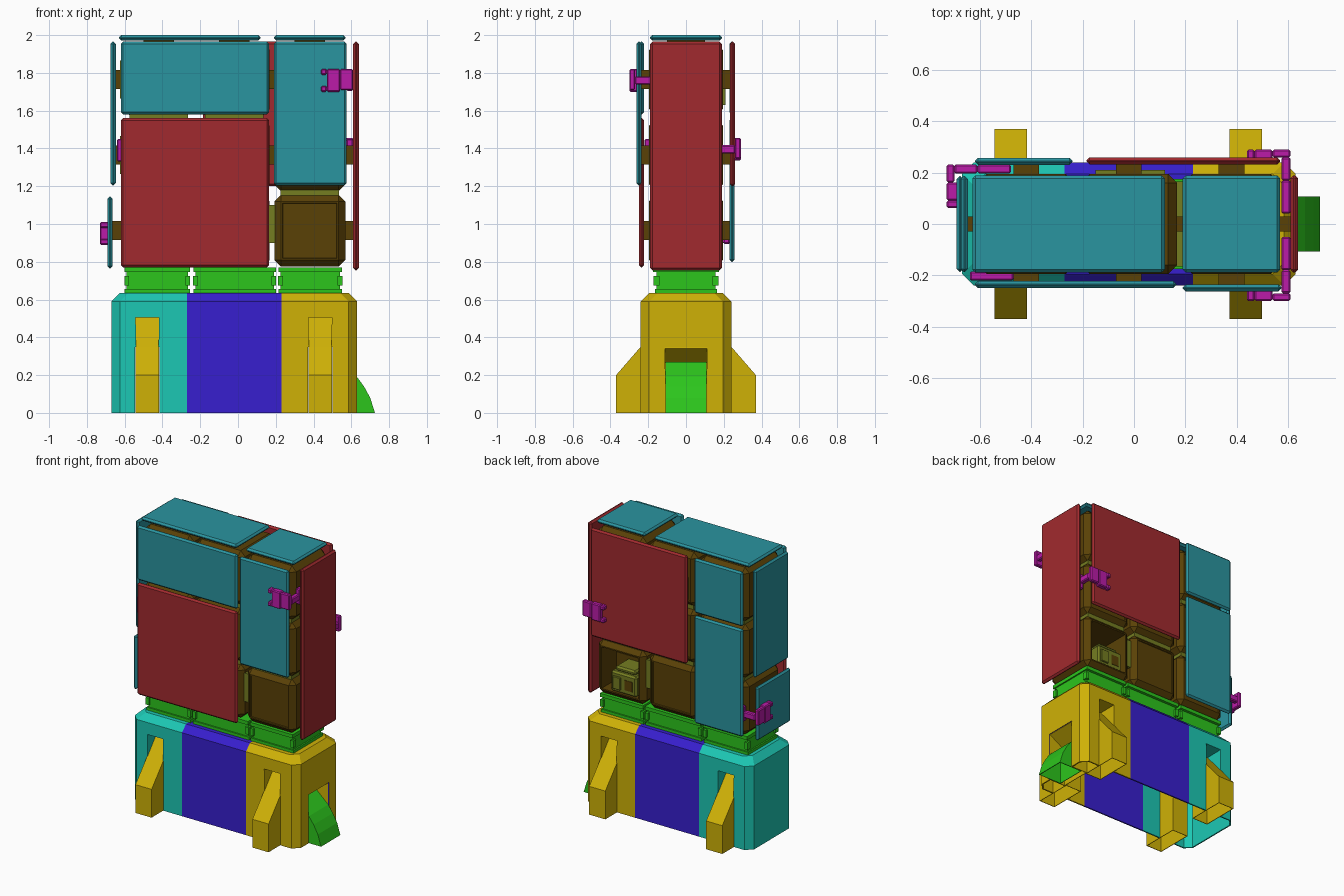
import bpy
import bmesh
from mathutils import Vector

old = bpy.data.objects.get("Cube")
if old:
    bpy.data.objects.remove(old, do_unlink=True)


def material(name, srgb):
    col = [(c / 255) ** 2.2 for c in srgb] + [1]
    m = bpy.data.materials.new(name)
    m.use_nodes = True
    m.diffuse_color = col
    m.node_tree.nodes["Principled BSDF"].inputs["Base Color"].default_value = col
    return m


TEAL = material("teal", (46, 147, 158))
RED = material("red", (160, 46, 50))
BROWN = material("brown", (90, 67, 15))
OLIVE = material("olive", (116, 124, 38))
GREEN = material("green", (48, 196, 34))
BLUE = material("blue", (58, 36, 205))
CYAN = material("cyan", (34, 198, 178))
YELLOW = material("yellow", (206, 176, 15))
MAGENTA = material("magenta", (186, 33, 167))


def make(name, bm, *mats):
    bmesh.ops.recalc_face_normals(bm, faces=bm.faces[:])
    me = bpy.data.meshes.new(name)
    bm.to_mesh(me)
    bm.free()
    for m in mats:
        me.materials.append(m)
    ob = bpy.data.objects.new(name, me)
    bpy.context.collection.objects.link(ob)
    return ob


def add_box(bm, x0, x1, y0, y1, z0, z1):
    verts = bmesh.ops.create_cube(bm, size=1)["verts"]
    for v in verts:
        v.co = Vector((x1 if v.co.x > 0 else x0,
                       y1 if v.co.y > 0 else y0,
                       z1 if v.co.z > 0 else z0))
    return verts


def bevel(ob, width):
    mod = ob.modifiers.new("bevel", "BEVEL")
    mod.width = width
    mod.segments = 1
    return ob


def box(name, mat, *limits, edge=0.012):
    bm = bmesh.new()
    add_box(bm, *limits)
    ob = make(name, bm, mat)
    return bevel(ob, edge) if edge else ob


def prism(name, mat, profile, place, half, open_edges=()):
    """Thin-walled prism; open_edges are the profile sides left out."""
    bm = bmesh.new()
    a, b = [[bm.verts.new(place(u, w, z)) for u, z in profile] for w in (-half, half)]
    bm.faces.new(a)
    bm.faces.new(b)
    n = len(profile)
    for i in range(n):
        if i not in open_edges:
            j = (i + 1) % n
            bm.faces.new((a[i], a[j], b[j], b[i]))
    ob = make(name, bm, mat)
    wall = ob.modifiers.new("wall", "SOLIDIFY")
    wall.thickness = 0.006
    return ob


# Hollow base with chamfered corners, in three coloured sections
def ring(bm, inset, z):
    x0, x1, y, c = -0.67 + inset, 0.63 - inset, 0.24 - inset, 0.045
    pts = [(x0 + c, -y), (x1 - c, -y), (x1, c - y), (x1, y - c),
           (x1 - c, y), (x0 + c, y), (x0, y - c), (x0, c - y)]
    return [bm.verts.new((px, py, z)) for px, py in pts]


bm = bmesh.new()
rings = [ring(bm, 0, 0), ring(bm, 0, 0.59), ring(bm, 0.045, 0.635)]
for lo, hi in zip(rings, rings[1:]):
    for i in range(8):
        j = (i + 1) % 8
        bm.faces.new((lo[i], lo[j], hi[j], hi[i]))
bm.faces.new(rings[-1])
for cut in (-0.27, 0.23):
    bmesh.ops.bisect_plane(bm, geom=bm.verts[:] + bm.edges[:] + bm.faces[:],
                           plane_co=(cut, 0, 0), plane_no=(1, 0, 0))
for f in bm.faces:
    x = f.calc_center_median().x
    f.material_index = 1 if x < -0.27 else 2 if x > 0.23 else 0
base = make("base_shell", bm, BLUE, CYAN, YELLOW)
shell = base.modifiers.new("wall", "SOLIDIFY")
shell.thickness = 0.01
shell.offset = -1

# Slots in the base for the fins and the hatch
fin_xs = (-0.48, 0.435)
bm = bmesh.new()
for x in fin_xs:
    for y in (-0.24, 0.24):
        add_box(bm, x - 0.065, x + 0.065, y - 0.04, y + 0.04, -0.1, 0.51)
add_box(bm, 0.59, 0.67, -0.115, 0.115, -0.1, 0.345)
cutter = make("slot_cutter", bm)
cutter.hide_render = True
cutter.hide_set(True)
slots = base.modifiers.new("slots", "BOOLEAN")
slots.operation = "DIFFERENCE"
slots.solver = "EXACT"
slots.object = cutter

# Sloped hollow fins and the recesses above them
fin = [(0.1, 0), (0.37, 0), (0.37, 0.2), (0.24, 0.35), (0.1, 0.51)]
recess = [(0.1, 0.51), (0.24, 0.35), (0.24, 0.51)]
for x, mat, side in zip(fin_xs, (CYAN, YELLOW), ("right", "left")):
    for s, end in ((-1, "front"), (1, "back")):
        put = lambda u, w, z: (x + w, s * u, z)
        prism(f"fin_{end}_{side}", YELLOW, fin, put, 0.063, (0, 4 + 10))
        prism(f"fin_recess_{end}_{side}", mat, recess, put, 0.066, (0, 1))

# Curved hatch in the end of the base
outward = lambda u, w, z: (u, w, z)
prism("end_hatch", GREEN, [(0.54, 0), (0.725, 0), (0.7, 0.08), (0.667, 0.14),
                           (0.63, 0.19), (0.54, 0.27)], outward, 0.108, (0,))
prism("hatch_recess", YELLOW, [(0.5, 0), (0.625, 0), (0.625, 0.345), (0.5, 0.27)],
      outward, 0.114, (0, 1))

# Waisted green collar between base and boxes, with small couplings
bm = bmesh.new()
for x0, x1 in ((-0.6, -0.255), (-0.235, 0.2), (0.215, 0.55)):
    add_box(bm, x0 + 0.01, x1 - 0.01, -0.155, 0.155, 0.63, 0.77)
    add_box(bm, x0, x1, -0.165, 0.165, 0.63, 0.655)
    add_box(bm, x0, x1, -0.175, 0.175, 0.745, 0.77)
    for x in (x0 + 0.01, x1 - 0.01):
        for y in (-0.155, 0.155):
            add_box(bm, x - 0.012, x + 0.012, y - 0.016, y + 0.016, 0.675, 0.725)
make("collar", bm, GREEN)

# Three by three stack of boxes with inset panels; one is open at the back
columns, rows = (-0.42, -0.02, 0.38), (0.965, 1.365, 1.765)
for c, x in enumerate(columns):
    for r, z in enumerate(rows):
        bm = bmesh.new()
        add_box(bm, x - 0.188, x + 0.188, -0.195, 0.195, z - 0.19, z + 0.19)
        bmesh.ops.bevel(bm, geom=bm.edges[:], offset=0.035, segments=1, affect="EDGES")
        bm.normal_update()
        opened = c == 2 and r == 0
        for s in (-1, 1):
            face = [f for f in bm.faces if f.normal.y * s > 0.99]
            deep = opened and s > 0
            bmesh.ops.inset_region(bm, faces=face, thickness=0.012, depth=0)
            bmesh.ops.inset_region(bm, faces=face, thickness=0.004,
                                   depth=-0.3 if deep else -0.006)
        make(f"box_column{c + 1}_row{r + 1}", bm, BROWN)

# Olive joints between neighbouring boxes
bm = bmesh.new()
for x in columns:
    for z in (1.165, 1.565):
        for y in (-0.12, 0.12):
            add_box(bm, x - 0.155, x + 0.155, y - 0.045, y + 0.045, z - 0.025, z + 0.025)
for z in rows:
    add_box(bm, -0.24, -0.2, -0.1, 0.1, z - 0.08, z + 0.08)
add_box(bm, 0.16, 0.2, -0.165, 0.165, 0.9, 1.1)
for z in rows[1:]:
    add_box(bm, -0.625, -0.6, -0.1, 0.1, z - 0.1, z + 0.1)
add_box(bm, -0.15, 0.12, 0.185, 0.21, 1.63, 1.78)
make("box_joints", bm, OLIVE)

# Equipment in the open box
box("insert_body", OLIVE, 0.26, 0.46, -0.08, 0.185, 0.815, 0.96)
box("insert_lid", OLIVE, 0.28, 0.44, -0.08, 0.165, 0.955, 0.99)
box("insert_port", BROWN, 0.29, 0.35, 0.18, 0.188, 0.85, 0.92, edge=0)
box("insert_latch", OLIVE, 0.38, 0.44, 0.18, 0.195, 0.84, 0.93, edge=0.004)

# Outer plates: name, colour, limits
plates = [
    ("front_upper", TEAL, (-0.62, 0.165, -0.25, -0.222, 1.58, 1.965)),
    ("front_large", RED, (-0.62, 0.165, -0.25, -0.222, 0.77, 1.56)),
    ("front_tall", TEAL, (0.19, 0.575, -0.263, -0.235, 1.205, 1.965)),
    ("back_upper", TEAL, (-0.62, -0.24, 0.23, 0.258, 1.58, 1.965)),
    ("back_lower", TEAL, (-0.62, -0.24, 0.23, 0.258, 0.8, 1.56)),
    ("back_large", RED, (-0.185, 0.57, 0.232, 0.26, 1.2, 1.965)),
    ("top_long", TEAL, (-0.63, 0.12, -0.19, 0.19, 1.972, 2.0)),
    ("top_short", TEAL, (0.19, 0.57, -0.19, 0.19, 1.972, 2.0)),
    ("left_tall", RED, (0.61, 0.64, -0.19, 0.19, 0.755, 1.965)),
    ("right_upper", TEAL, (-0.675, -0.647, -0.187, 0.187, 1.205, 1.965)),
    ("right_lower", TEAL, (-0.692, -0.665, -0.187, 0.187, 0.765, 1.145)),
]
for name, mat, limits in plates:
    box("plate_" + name, mat, *limits)

# Short pegs that carry the plates
bm = bmesh.new()
for z in rows:
    for x in columns:
        if not (x == columns[2] and z == rows[0]):
            add_box(bm, x - 0.05, x + 0.05, -0.24, -0.18, z - 0.05, z + 0.05)
        if x == columns[0] or z > 1:
            add_box(bm, x - 0.05, x + 0.05, 0.18, 0.24, z - 0.05, z + 0.05)
    add_box(bm, -0.665, 0.615, -0.03, 0.03, z - 0.05, z + 0.05)
for x in columns:
    add_box(bm, x - 0.08, x + 0.08, -0.1, 0.1, 1.94, 1.98)
make("plate_pegs", bm, BROWN)

# Corner clips: pad, prongs, neck and second pad as (u0, u1, v0, v1, z0, z1)
CLIP = [(0, 0.07, 0, 0.03, -0.05, 0.06), (0.07, 0.14, 0, 0.05, -0.06, 0.06),
        (0.14, 0.17, 0, 0.05, 0.03, 0.06), (0.14, 0.17, 0, 0.05, -0.06, -0.03),
        (0, 0.035, 0.03, 0.12, -0.022, 0.022), (0, 0.035, 0.12, 0.25, -0.055, 0.055)]


def clip(name, x, y, z, swap=False):
    sx, sy = (-1 if x > 0 else 1), (-1 if y > 0 else 1)
    bm = bmesh.new()
    for u0, u1, v0, v1, z0, z1 in CLIP:
        if swap:
            u0, u1, v0, v1 = v0, v1, u0, u1
        add_box(bm, x + sx * u0, x + sx * u1, y + sy * v0, y + sy * v1, z + z0, z + z1)
    bevel(make(name, bm, MAGENTA), 0.006)


clip("clip_front_left", 0.61, -0.3, 1.76)
clip("clip_back_left", 0.61, 0.29, 1.395)
clip("clip_back_right", -0.73, 0.232, 0.95, swap=True)
box("clip_front_right", MAGENTA, -0.64, -0.47, -0.22, -0.185, 1.33, 1.45, edge=0.006)
